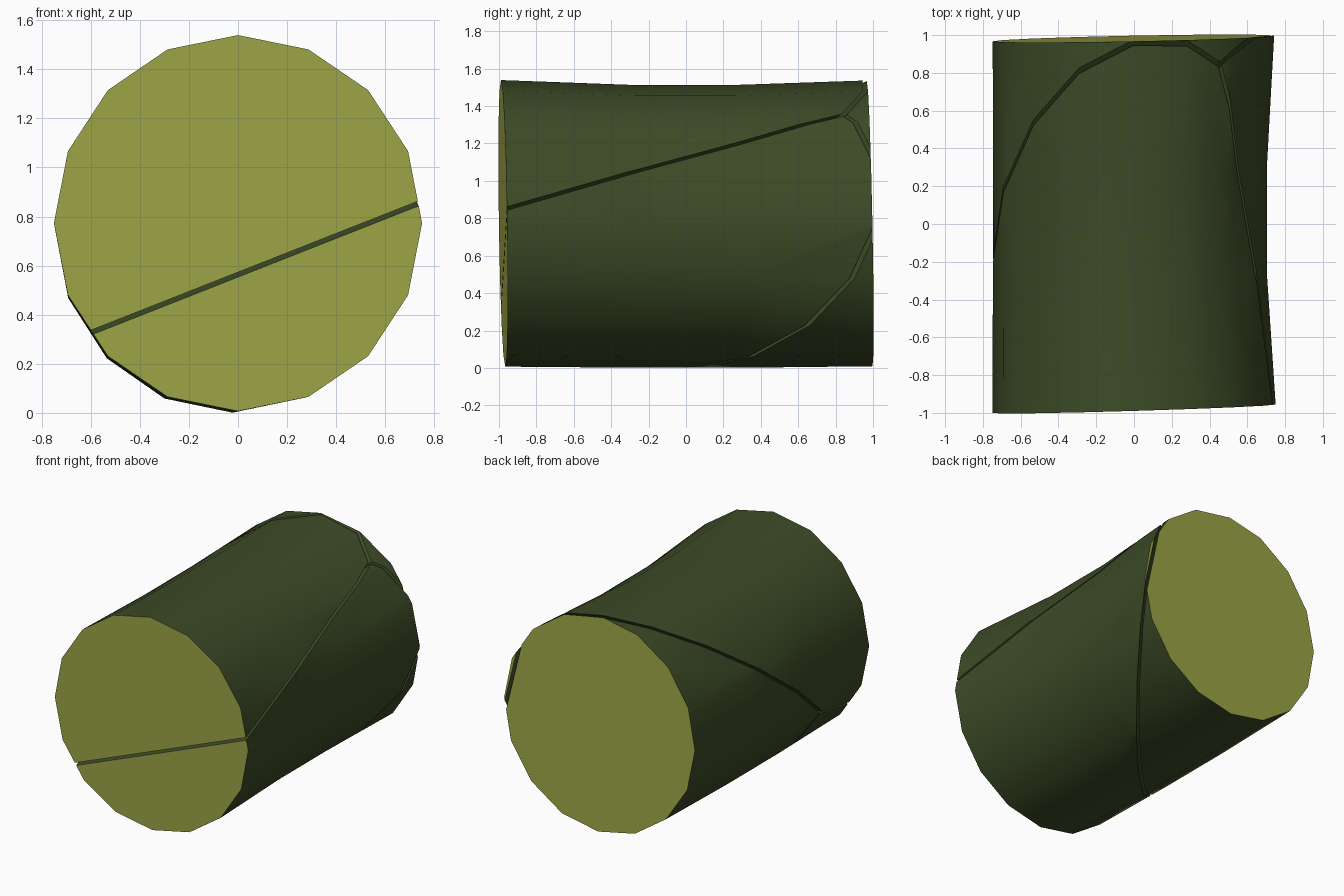
import bpy, bmesh, math
from mathutils import Vector

if "Cube" in bpy.data.objects:
    bpy.data.objects.remove(bpy.data.objects["Cube"])

SIDES = 16
HALF_GAP = 0.009


def material(name, rgb):
    m = bpy.data.materials.new(name)
    m.diffuse_color = (*rgb, 1)
    m.use_nodes = True
    m.node_tree.nodes["Principled BSDF"].inputs["Base Color"].default_value = m.diffuse_color
    return m


skin = material("dark green skin", (0.045, 0.070, 0.020))
flesh = material("olive cut end", (0.34, 0.385, 0.062))


def roll_bmesh():
    """Slightly waisted 16-sided roll along y with gently tilted ends."""
    bm = bmesh.new()
    rings = []
    # t along length, centre x, centre z, radius x, radius z
    for t, cx, cz, rx, rz in [(0, 0, 0.773, 0.75, 0.766), (0.36, -0.022, 0.757, 0.725, 0.756),
                              (0.64, -0.022, 0.757, 0.725, 0.756), (1, -0.003, 0.773, 0.745, 0.764)]:
        ring = []
        for i in range(SIDES):
            a = 2 * math.pi * i / SIDES
            x, z = cx + rx * math.sin(a), cz + rz * math.cos(a)
            front = -0.978 + 0.03 * x - 0.015 * (z - 0.77)
            back = 0.982 + 0.02 * x - 0.02 * (z - 0.77)
            ring.append(bm.verts.new((x, front + (back - front) * t, z)))
        rings.append(ring)
    for r0, r1 in zip(rings, rings[1:]):
        for i in range(SIDES):
            j = (i + 1) % SIDES
            bm.faces.new((r0[i], r0[j], r1[j], r1[i]))
    for ring in (rings[0], rings[-1]):
        bm.faces.new(ring).material_index = 1
    bmesh.ops.recalc_face_normals(bm, faces=bm.faces[:])
    return bm


# Three crack planes share one line through the roll
J, K = Vector((0.45, 0.84, 1.35)), Vector((-0.69, -0.58, 0.43))
UPPER_LOWER = Vector((0.73, -0.96, 0.85))
UPPER_BACK = Vector((-0.53, 0.55, 1.31))
LOWER_BACK = Vector((0.29, 0.38, 0.06))


def piece(name, inside, cracks):
    """Keep the part of the roll on the same side of each crack as 'inside'."""
    bm = roll_bmesh()
    for p in cracks:
        n = (J - K).cross(p - K).normalized()
        if n.dot(Vector(inside) - K) < 0:
            n = -n
        res = bmesh.ops.bisect_plane(bm, geom=bm.verts[:] + bm.edges[:] + bm.faces[:],
                                     plane_co=K + n * HALF_GAP, plane_no=n,
                                     clear_inner=True)
        edges = [e for e in res["geom_cut"] if isinstance(e, bmesh.types.BMEdge)]
        for f in bmesh.ops.contextual_create(bm, geom=edges)["faces"]:
            f.material_index = 0
    bmesh.ops.recalc_face_normals(bm, faces=bm.faces[:])
    me = bpy.data.meshes.new(name)
    bm.to_mesh(me)
    bm.free()
    me.materials.append(skin)
    me.materials.append(flesh)
    ob = bpy.data.objects.new(name, me)
    bpy.context.collection.objects.link(ob)
    bpy.ops.object.select_all(action='DESELECT')
    ob.select_set(True)
    bpy.context.view_layer.objects.active = ob
    bpy.ops.object.shade_smooth_by_angle(angle=math.radians(28))


# Three cracked pieces
piece("upper_front_piece", (0, -0.5, 1.4), (UPPER_LOWER, UPPER_BACK))
piece("lower_front_piece", (0.3, -0.5, 0.2), (UPPER_LOWER, LOWER_BACK))
piece("back_piece", (-0.3, 0.8, 0.7), (UPPER_BACK, LOWER_BACK))
